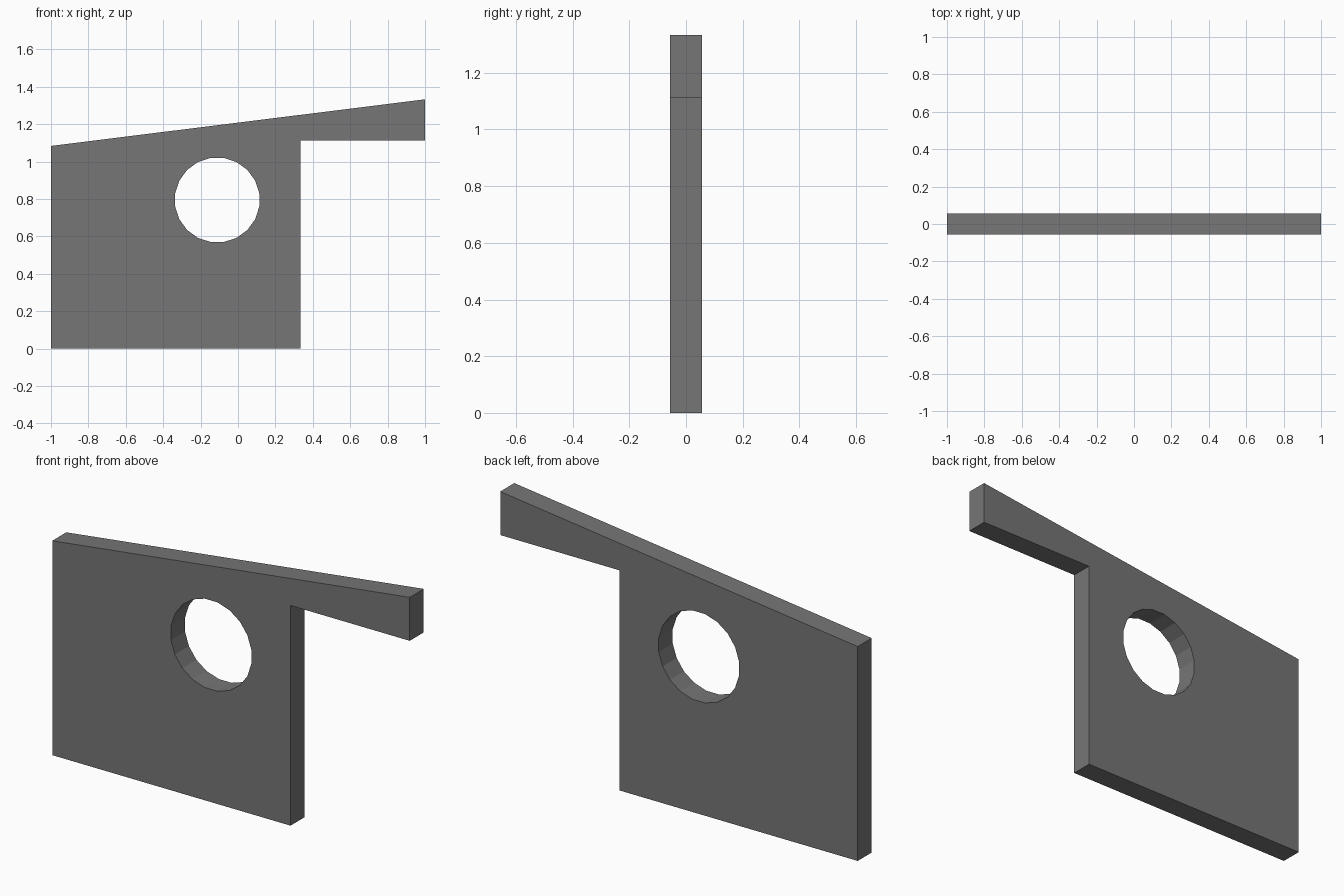
import bpy, bmesh, math

if "Cube" in bpy.data.objects:
    bpy.data.objects.remove(bpy.data.objects["Cube"])

HALF_T = 0.056
HOLE_X, HOLE_Z, HOLE_R, HOLE_SIDES = -0.111, 0.795, 0.2275, 20

grey = bpy.data.materials.new("mid grey")
grey.diffuse_color = (0.18, 0.18, 0.18, 1)
grey.use_nodes = True
grey.node_tree.nodes["Principled BSDF"].inputs["Base Color"].default_value = grey.diffuse_color


def prism(name, outline, half):
    """Extrude an x-z outline symmetrically along y."""
    bm = bmesh.new()
    face = bm.faces.new([bm.verts.new((x, -half, z)) for x, z in outline])
    res = bmesh.ops.extrude_face_region(bm, geom=[face])
    moved = [v for v in res["geom"] if isinstance(v, bmesh.types.BMVert)]
    bmesh.ops.translate(bm, verts=moved, vec=(0, 2 * half, 0))
    bmesh.ops.recalc_face_normals(bm, faces=bm.faces)
    mesh = bpy.data.meshes.new(name)
    bm.to_mesh(mesh)
    bm.free()
    mesh.materials.append(grey)
    obj = bpy.data.objects.new(name, mesh)
    bpy.context.collection.objects.link(obj)
    return obj


# Wall panel with sloping top and overhanging arm
panel = prism("wall_panel", [(-1, 0), (0.333, 0), (0.333, 1.113), (1, 1.113),
                             (1, 1.333), (-1, 1.084)], HALF_T)

# Round window cutter, flat sides facing the axes
ring = []
for i in range(HOLE_SIDES):
    a = 2 * math.pi * (i + 0.5) / HOLE_SIDES
    ring.append((HOLE_X + HOLE_R * math.cos(a), HOLE_Z + HOLE_R * math.sin(a)))
cutter = prism("window_cutter", ring, 0.2)
cutter.hide_render = True

# Cut the window and drop the cutter
mod = panel.modifiers.new("window", 'BOOLEAN')
mod.operation = 'DIFFERENCE'
mod.solver = 'EXACT'
mod.object = cutter
bpy.context.view_layer.objects.active = panel
panel.select_set(True)
bpy.ops.object.modifier_apply(modifier=mod.name)
bpy.data.objects.remove(cutter)
